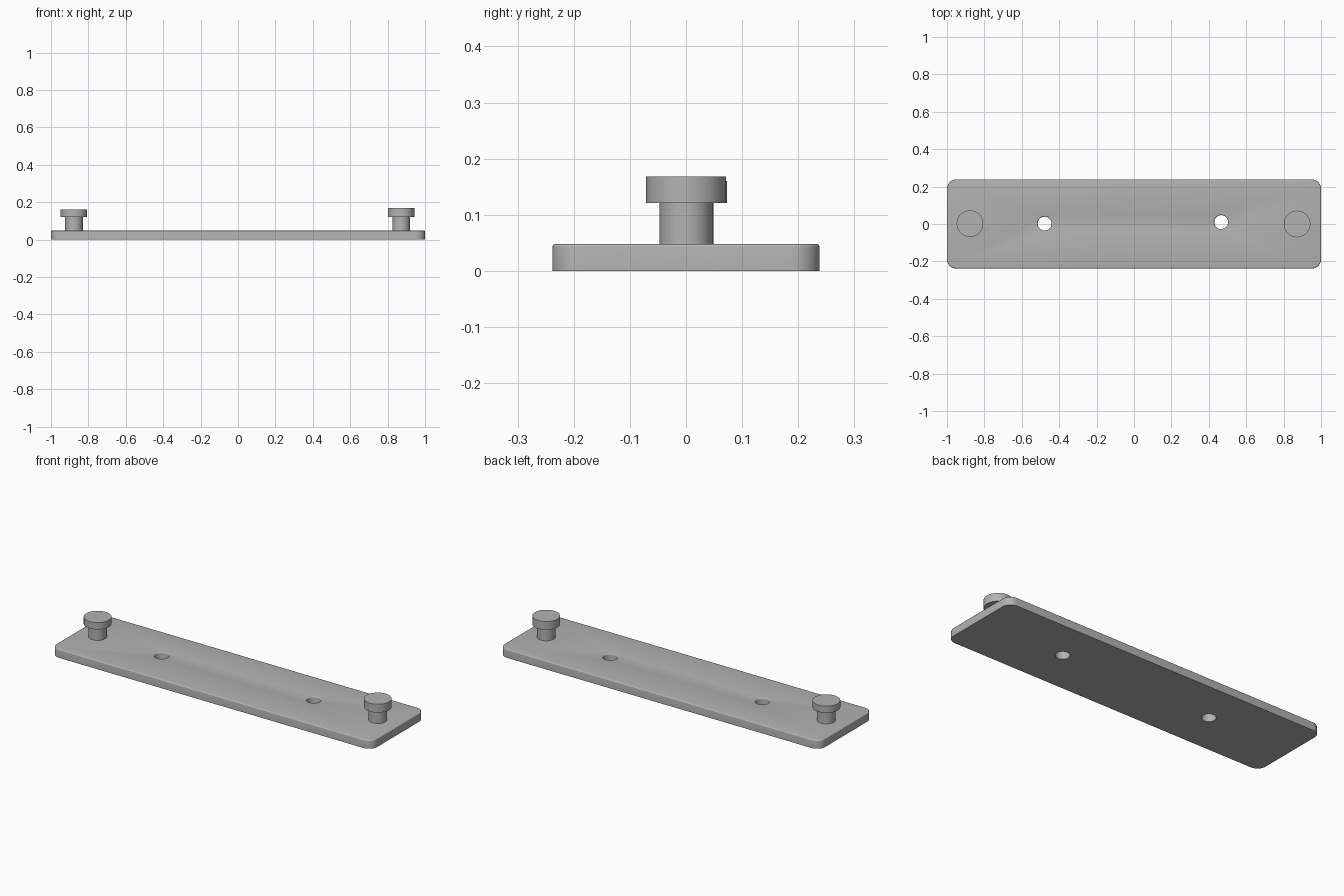
import bpy, bmesh, math

if "Cube" in bpy.data.objects:
    bpy.data.objects.remove(bpy.data.objects["Cube"], do_unlink=True)

# Single grey material
grey = bpy.data.materials.new("plain_grey")
grey.use_nodes = True
colour = (0.45, 0.45, 0.45, 1)
grey.diffuse_color = colour
grey.node_tree.nodes["Principled BSDF"].inputs["Base Color"].default_value = colour

TOP = 0.048
EDGE = 0.006


def finish(bm, name):
    bmesh.ops.recalc_face_normals(bm, faces=bm.faces)
    mesh = bpy.data.meshes.new(name)
    bm.to_mesh(mesh)
    bm.free()
    mesh.materials.append(grey)
    obj = bpy.data.objects.new(name, mesh)
    bpy.context.collection.objects.link(obj)
    return obj


def smooth(obj):
    bpy.ops.object.select_all(action="DESELECT")
    obj.select_set(True)
    bpy.context.view_layer.objects.active = obj
    bpy.ops.object.shade_smooth_by_angle(angle=math.radians(35))


def lathe(name, profile, x, y, sides=64):
    """Closed solid of revolution from (radius, height) rings."""
    bm = bmesh.new()
    rings = []
    for r, z in profile:
        rings.append([bm.verts.new((x + r * math.cos(math.tau * i / sides),
                                    y + r * math.sin(math.tau * i / sides), z))
                      for i in range(sides)])
    for a, b in zip(rings, rings[1:]):
        for i in range(sides):
            j = (i + 1) % sides
            bm.faces.new((a[i], a[j], b[j], b[i]))
    bm.faces.new(rings[0])
    bm.faces.new(rings[-1])
    return finish(bm, name)


# Base plate: rounded corners, then a softened top rim
bm = bmesh.new()
bmesh.ops.create_cube(bm, size=1)
for v in bm.verts:
    v.co = (v.co.x * 2, v.co.y * 0.476, (v.co.z + 0.5) * TOP)
upright = [e for e in bm.edges if abs(e.verts[0].co.z - e.verts[1].co.z) > EDGE]
bmesh.ops.bevel(bm, geom=upright, offset=0.05, segments=12, profile=0.5, affect="EDGES")
rim = [e for e in bm.edges if all(v.co.z > TOP - EDGE for v in e.verts)]
bmesh.ops.bevel(bm, geom=rim, offset=EDGE, segments=4, profile=0.5, affect="EDGES")
plate = finish(bm, "base_plate")

# Screw holes with rounded upper lips
R = 0.037
lip = [(R + EDGE * (1 - math.cos(a)), TOP - EDGE + EDGE * math.sin(a))
       for a in (math.pi / 2 * i / 4 for i in range(5))]
for side, x, y in (("right", -0.478, 0.002), ("left", 0.466, 0.01)):
    cutter = lathe(side + "_hole_cutter", [(R, -0.02)] + lip + [(R + EDGE, 0.08)], x, y)
    cutter.hide_render = True
    cutter.hide_set(True)
    cut = plate.modifiers.new(side + "_hole", "BOOLEAN")
    cut.object = cutter
    cut.solver = "EXACT"
bpy.context.view_layer.objects.active = plate
plate.select_set(True)
for name in [m.name for m in plate.modifiers]:
    bpy.ops.object.modifier_apply(modifier=name)
for obj in [o for o in bpy.data.objects if o.name.endswith("_hole_cutter")]:
    bpy.data.objects.remove(obj, do_unlink=True)
smooth(plate)

# Headed pegs, one near each end
for side, x, y, head_top in (("right", -0.877, 0.002, 0.16), ("left", 0.872, 0.0, 0.168)):
    peg = lathe(side + "_peg", [(0.047, TOP - 0.01), (0.047, 0.121),
                                (0.071, 0.121), (0.071, head_top)], x, y)
    smooth(peg)
